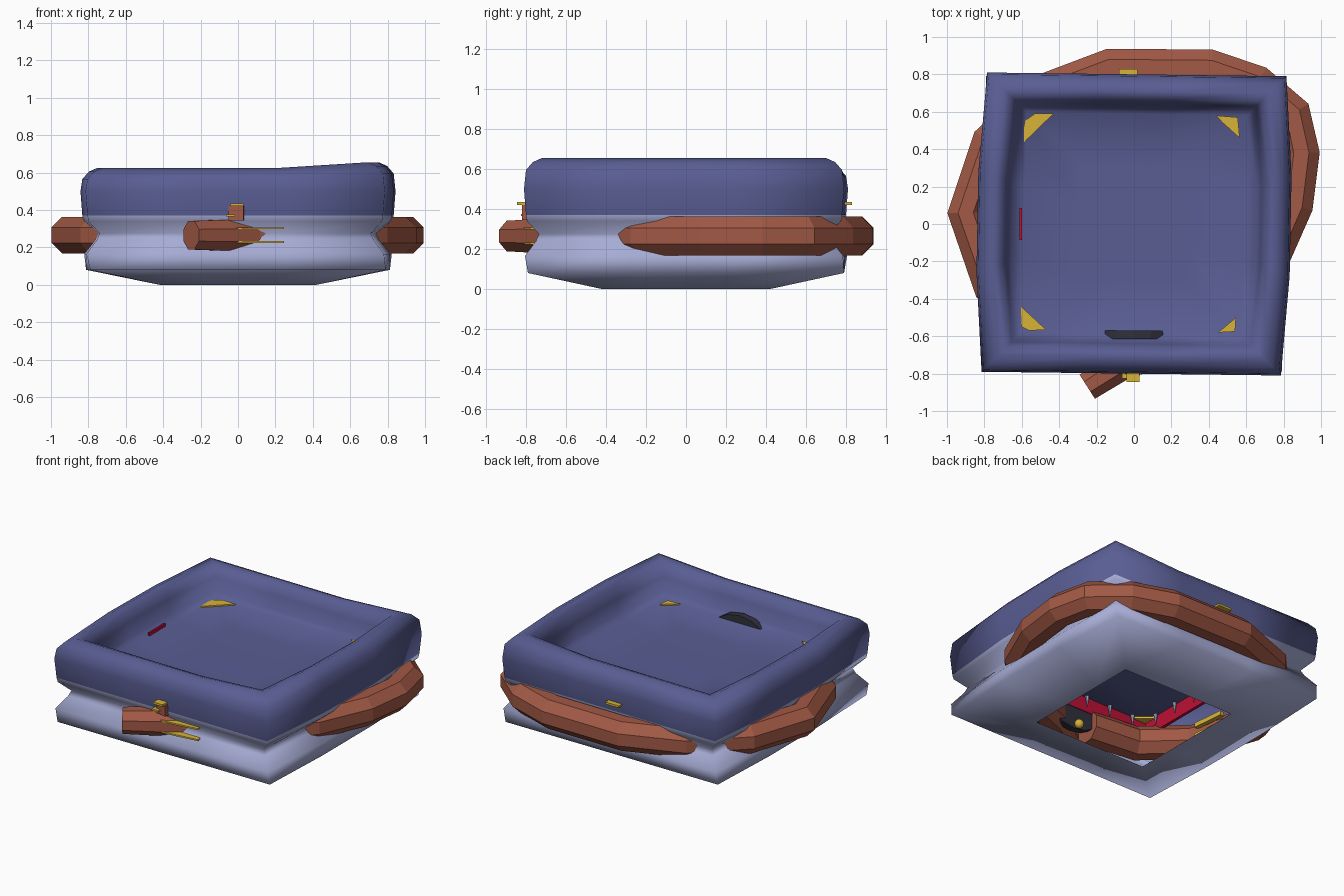
import bpy, bmesh, math
from mathutils import Vector, Matrix

if "Cube" in bpy.data.objects:
    bpy.data.objects.remove(bpy.data.objects["Cube"])


def mat(name, r, g, b):
    m = bpy.data.materials.new(name)
    m.diffuse_color = (r, g, b, 1)
    m.use_nodes = True
    m.node_tree.nodes["Principled BSDF"].inputs["Base Color"].default_value = m.diffuse_color
    return m


BLUE = mat("dark blue cloth", .10, .11, .29)
LAV = mat("pale lavender cloth", .38, .41, .66)
BROWN = mat("brown leather", .36, .10, .06)
GOLD = mat("gold", .68, .45, .04)
RED = mat("crimson", .50, .005, .035)
BLACK = mat("charcoal", .03, .03, .045)
TOOTH = mat("pale spike", .35, .42, .6)


def finish(name, bm, mats, smooth=False, recalc=True):
    if recalc:
        bmesh.ops.recalc_face_normals(bm, faces=bm.faces[:])
    me = bpy.data.meshes.new(name)
    bm.to_mesh(me)
    bm.free()
    for m in mats:
        me.materials.append(m)
    for p in me.polygons:
        p.use_smooth = smooth
    ob = bpy.data.objects.new(name, me)
    bpy.context.collection.objects.link(ob)
    return ob


def box(name, center, size, m, rot=0):
    bm = bmesh.new()
    bmesh.ops.create_cube(bm, size=1, matrix=Matrix.Translation(center)
                          @ Matrix.Rotation(rot, 4, 'Z') @ Matrix.Diagonal((*size, 1)))
    return finish(name, bm, [m])


def prism(name, pts, z0, z1, m):
    bm = bmesh.new()
    f = bm.faces.new([bm.verts.new((x, y, z0)) for x, y in pts])
    top = bmesh.ops.extrude_face_region(bm, geom=[f])
    bmesh.ops.translate(bm, vec=(0, 0, z1 - z0),
                        verts=[g for g in top["geom"] if isinstance(g, bmesh.types.BMVert)])
    return finish(name, bm, [m])


# Square cushion: profile (half width, height) lofted around a slightly bulging square
profile = [(.42, 0), (.79, .08), (.795, .165), (.74, .24), (.725, .275), (.785, .34), (.79, .37),
           (.80, .50), (.79, .565), (.755, .605), (.71, .625), (.67, .61), (.64, .55), (.62, .46),
           (.59, .435), (.30, .43)]
STEPS = (-1, -1 / 3, 1 / 3)


def ring(h, z, bm):
    pts = [(t, -1) for t in STEPS] + [(1, t) for t in STEPS]
    pts += [(-x, -y) for x, y in pts]
    out = []
    for u, v in pts:
        x, y, zz = u * h, v * h, z
        if h > .6:
            x += u * (1 - v * v) * (.042 if z > .3 else .025)
        if z > .1:
            x, y = x + .015 * v, y - .01 * u
        if z > .56 and u > .5:
            zz += .03
        out.append(bm.verts.new((x, y, zz)))
    return out


bm = bmesh.new()
rings = [ring(h, z, bm) for h, z in profile]
for a, b in zip(rings, rings[1:]):
    for i in range(12):
        j = (i + 1) % 12
        f = bm.faces.new((a[i], a[j], b[j], b[i]))
        f.material_index = 0 if a[i].co.z > .365 else 1
bm.faces.new(rings[-1])
finish("cushion", bm, [BLUE, LAV], smooth=True, recalc=False)

# Leather strap coiled round the waist, flat-faced octagonal section
path = [(-.25, -.87), (.08, -.66), (.42, -.52), (.72, -.22), (.86, .10), (.895, .38), (.85, .59),
        (.66, .75), (.41, .835), (-.13, .84), (-.50, .70), (-.77, .44), (-.90, .06),
        (-.76, -.34), (-.50, -.58), (-.15, -.62)]
bm = bmesh.new()
rows = []
for i, p in enumerate(path):
    a, b = path[max(i - 1, 0)], path[min(i + 1, len(path) - 1)]
    d = Vector((b[0] - a[0], b[1] - a[1], 0)).normalized()
    n = Vector((d.y, -d.x, 0))
    r = .078 if i == 0 else .09 if i == 1 else .1
    rows.append([bm.verts.new(Vector((p[0], p[1], .265))
                              + n * r * math.cos(math.tau * (k + .5) / 8) * 1.06
                              + Vector((0, 0, r * math.sin(math.tau * (k + .5) / 8) * 1.06)))
                 for k in range(8)])
for a, b in zip(rows, rows[1:]):
    for k in range(8):
        bm.faces.new((a[k], a[(k + 1) % 8], b[(k + 1) % 8], b[k]))
bm.faces.new(rows[0])
bm.faces.new(rows[-1])
finish("strap", bm, [BROWN])

# Gold corner plates just breaking through the sunken top
corners = {
    "back_left": [(-.605, .42), (-.43, .59), (-.53, .59), (-.58, .555)],
    "back_right": [(.565, .46), (.555, .57), (.44, .58), (.47, .545)],
    "front_left": [(-.605, -.44), (-.60, -.55), (-.56, -.57), (-.47, -.565)],
    "front_right": [(.545, -.50), (.54, -.575), (.45, -.58)],
}
for n, pts in corners.items():
    prism("corner_plate_" + n, pts, .42, .443, GOLD)

# Red inner band under the top, with spikes hanging from it
for i in range(4):
    rot = Matrix.Rotation(i * math.pi / 2, 4, 'Z')
    c = rot @ Vector((0, -.575, .38))
    box(f"inner_band_{i}", c, (1.15, .02, .10), RED, i * math.pi / 2)
    bm = bmesh.new()
    for k in range(6):
        bmesh.ops.create_cone(bm, segments=6, radius1=.002, radius2=.014, depth=.07,
                              cap_ends=True,
                              matrix=rot @ Matrix.Translation((-.45 + k * .18, -.55, .395)))
    finish(f"spikes_{i}", bm, [TOOTH])
box("red_tab", (-.606, 0, .435), (.012, .17, .05), RED)

# Charcoal round clasp inside the front, with a gold stud
bm = bmesh.new()
bmesh.ops.create_cone(bm, segments=14, radius1=.21, radius2=.21, depth=.045, cap_ends=True,
                      matrix=Matrix.Translation((0, -.592, .335)) @ Matrix.Rotation(math.pi / 2, 4, 'X')
                      @ Matrix.Diagonal((1, .72, 1, 1)))
finish("clasp", bm, [BLACK])
bm = bmesh.new()
bmesh.ops.create_uvsphere(bm, u_segments=10, v_segments=6, radius=.03,
                          matrix=Matrix.Translation((0, -.52, .19)))
finish("clasp_stud", bm, [GOLD], smooth=True)

# Gold strap fittings: paired prongs on the front, right and inside left
for z in (.228, .302):
    box("front_prong", (.11, -.77, z), (.27, .05, .01), GOLD, .12)
    box("right_prong", (.79, -.19, z), (.06, .13, .01), GOLD, -.3)
    box("left_prong", (-.70, -.12, z), (.03, .22, .03), GOLD, .1)

# Small loops at the seam, front and back
prism("front_loop_tab", [(-.05, -.80), (.03, -.82), (.035, -.76), (-.05, -.76)], .345, .42, BROWN)
box("front_loop_cap", (-.005, -.81, .428), (.07, .07, .014), GOLD)
box("front_loop_base", (-.04, -.80, .37), (.05, .05, .012), GOLD)
box("back_loop_cap", (-.03, .81, .428), (.10, .04, .014), GOLD)
